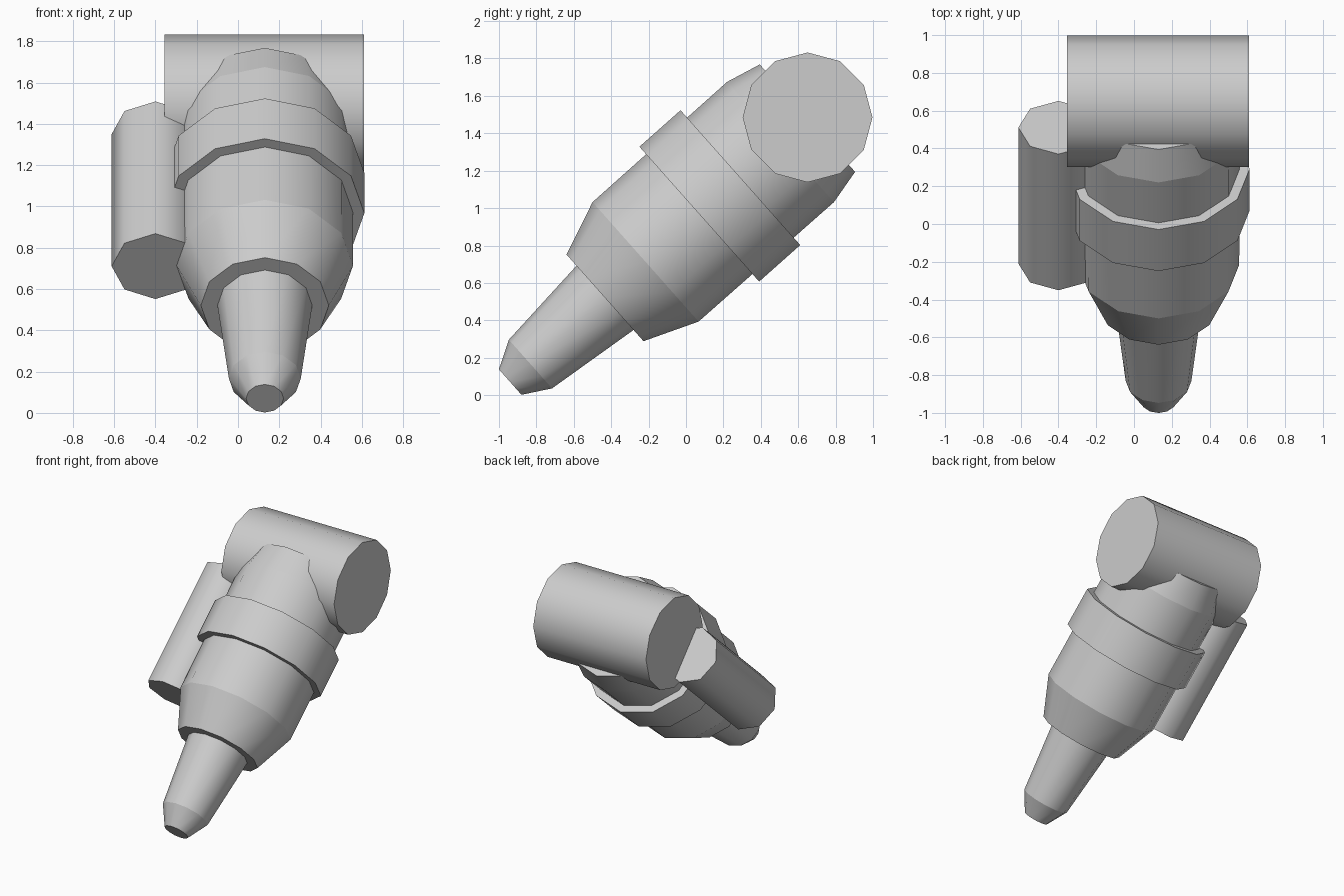
import bpy, bmesh, math
from mathutils import Matrix, Vector

if "Cube" in bpy.data.objects:
    bpy.data.objects.remove(bpy.data.objects["Cube"])

grey = bpy.data.materials.new("light_grey")
grey.diffuse_color = (0.604, 0.604, 0.604, 1)
grey.use_nodes = True
grey.node_tree.nodes["Principled BSDF"].inputs["Base Color"].default_value = grey.diffuse_color

TILT = Matrix.Rotation(math.radians(-48.4), 4, 'X')   # body axis leans up and back
SIDEWAYS = Matrix.Rotation(math.radians(90), 4, 'Y')  # head axis runs along x


def lathe(name, profile, sides, origin, rotation):
    """Closed turned part from (distance, radius) pairs along its axis."""
    bm = bmesh.new()
    rings = []
    for dist, radius in profile:
        rings.append([bm.verts.new((radius * math.cos(2 * math.pi * k / sides),
                                    radius * math.sin(2 * math.pi * k / sides), dist))
                      for k in range(sides)])
    for low, high in zip(rings, rings[1:]):
        for k in range(sides):
            n = (k + 1) % sides
            bm.faces.new((low[k], low[n], high[n], high[k])).smooth = True
    bm.faces.new(rings[0][::-1])
    bm.faces.new(rings[-1])
    # crisp edges around every profile step, smooth around the axis
    for ring in rings:
        for k in range(sides):
            bm.edges.get((ring[k], ring[(k + 1) % sides])).smooth = False
    bm.transform(Matrix.Translation(Vector(origin)) @ rotation)
    mesh = bpy.data.meshes.new(name)
    bm.to_mesh(mesh)
    bm.free()
    mesh.materials.append(grey)
    obj = bpy.data.objects.new(name, mesh)
    bpy.context.collection.objects.link(obj)
    return obj


TIP = (0.13, -0.94, 0.07)

# tapered nozzle with chamfered tip
lathe("nozzle", [(0, 0.091), (0.145, 0.174), (0.69, 0.231)], 12, TIP, TILT)
# main barrel, tapered at both ends
lathe("barrel", [(0.678, 0.31), (0.968, 0.427), (1.933, 0.43), (2.125, 0.384)], 12, TIP, TILT)
# raised collar around the barrel
lathe("collar", [(1.352, 0.482), (1.646, 0.482)], 12, TIP, TILT)
# slim tube alongside the barrel
lathe("side_tube", [(0, 0.212), (0.964, 0.212)], 8, (-0.4, -0.21, 0.71), TILT)
# cross cylinder at the rear
lathe("rear_cylinder", [(0, 0.347), (0.965, 0.347)], 12, (-0.355, 0.65, 1.485), SIDEWAYS)
